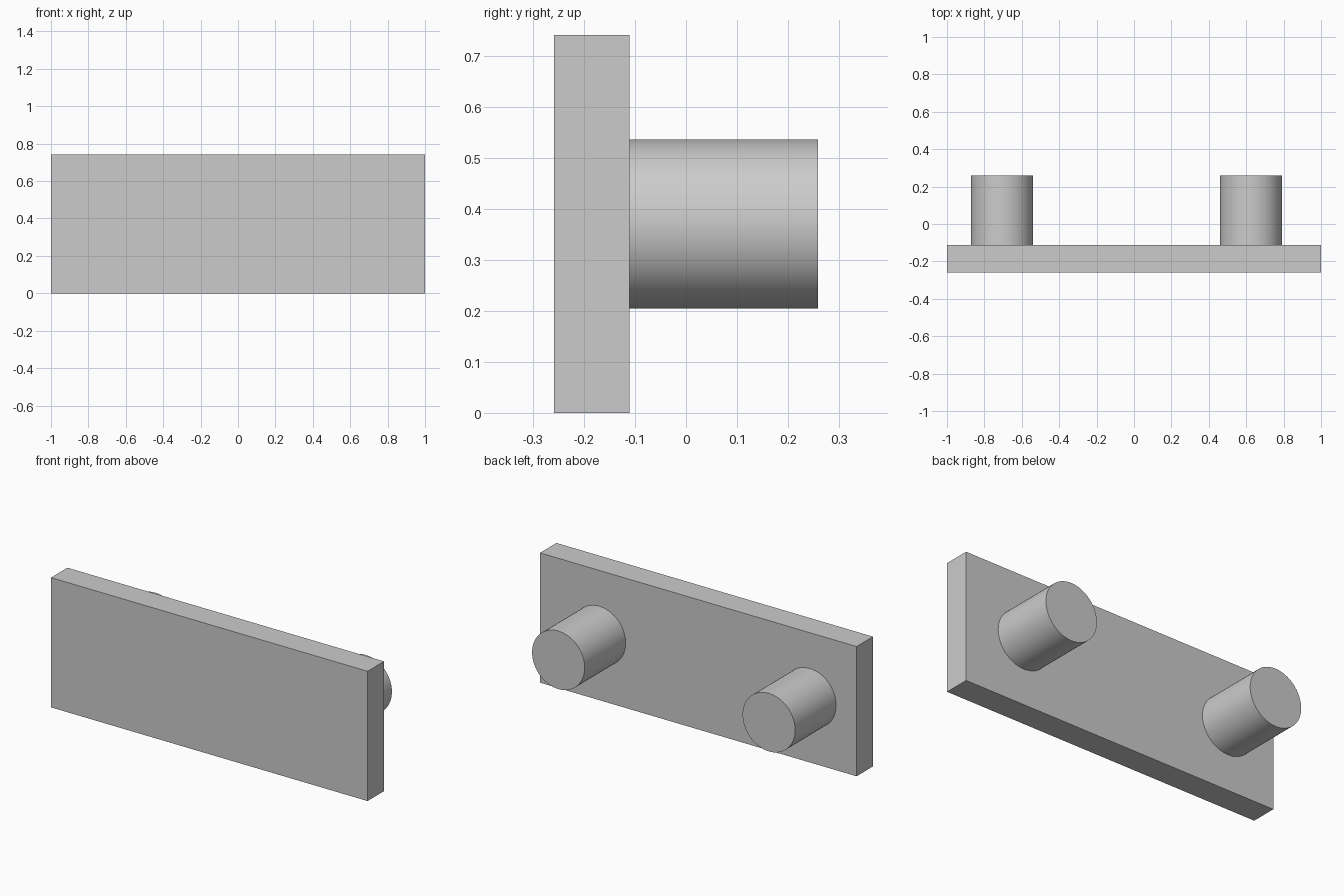
import bpy
import math

default_cube = bpy.data.objects.get("Cube")
if default_cube:
    bpy.data.objects.remove(default_cube, do_unlink=True)

HEIGHT = 0.741
FRONT, PLATE_BACK, PEG_END = -0.259, -0.111, 0.259
PEG_RADIUS = 0.166

# Single plain grey
grey = bpy.data.materials.new("plain_grey")
grey.use_nodes = True
colour = (0.6, 0.6, 0.6, 1)
grey.diffuse_color = colour
grey.node_tree.nodes["Principled BSDF"].inputs["Base Color"].default_value = colour


def finish(name):
    obj = bpy.context.object
    obj.name = name
    obj.data.materials.append(grey)
    bpy.ops.object.transform_apply(location=False, rotation=True, scale=True)
    return obj


# Flat rectangular plate
bpy.ops.mesh.primitive_cube_add(size=1, location=(0, (FRONT + PLATE_BACK) / 2, HEIGHT / 2))
bpy.context.object.scale = (2, PLATE_BACK - FRONT, HEIGHT)
finish("plate")

# Round pegs standing out from the back, unevenly spaced
for name, x in (("right_peg", -0.705), ("left_peg", 0.625)):
    bpy.ops.mesh.primitive_cylinder_add(
        vertices=64, radius=PEG_RADIUS, depth=PEG_END - PLATE_BACK,
        location=(x, (PLATE_BACK + PEG_END) / 2, HEIGHT / 2),
        rotation=(math.pi / 2, 0, 0))
    finish(name)
    bpy.ops.object.shade_smooth_by_angle(angle=math.radians(30))
